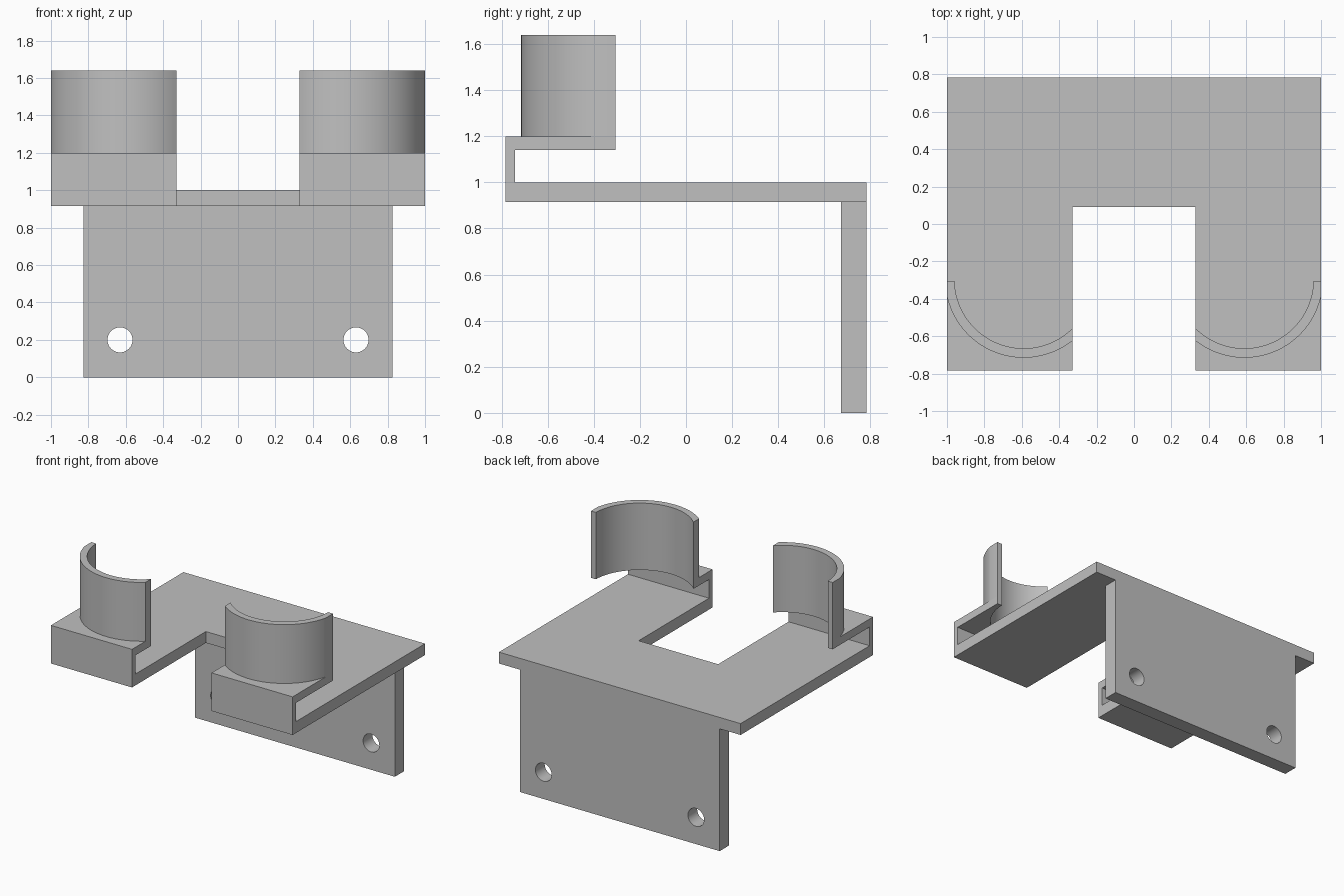
import bpy, bmesh
from math import acos, asin, cos, sin, radians
from mathutils import Matrix

cube = bpy.data.objects.get("Cube")
if cube:
    bpy.data.objects.remove(cube, do_unlink=True)

grey = bpy.data.materials.new("plain grey")
grey.use_nodes = True
colour = (0.53, 0.53, 0.53, 1)
grey.diffuse_color = colour
grey.node_tree.nodes["Principled BSDF"].inputs["Base Color"].default_value = colour


def finish(bm, name):
    bmesh.ops.recalc_face_normals(bm, faces=bm.faces)
    mesh = bpy.data.meshes.new(name)
    bm.to_mesh(mesh)
    bm.free()
    mesh.materials.append(grey)
    obj = bpy.data.objects.new(name, mesh)
    bpy.context.collection.objects.link(obj)
    return obj


def prism(name, outline, z0, z1):
    """Extrude an xy outline from z0 up to z1."""
    bm = bmesh.new()
    face = bm.faces.new([bm.verts.new((x, y, z0)) for x, y in outline])
    top = bmesh.ops.extrude_face_region(bm, geom=[face])["geom"]
    verts = [v for v in top if isinstance(v, bmesh.types.BMVert)]
    bmesh.ops.translate(bm, verts=verts, vec=(0, 0, z1 - z0))
    return finish(bm, name)


def rect(x0, x1, y0, y1):
    return [(x0, y0), (x1, y0), (x1, y1), (x0, y1)]


def smooth(obj):
    bpy.ops.object.select_all(action="DESELECT")
    obj.select_set(True)
    bpy.context.view_layer.objects.active = obj
    bpy.ops.object.shade_smooth_by_angle(angle=radians(30))


FRONT, BACK = -0.783, 0.783
SLOT = 0.329
DECK_LOW, DECK_TOP = 0.915, 1.0
LIP_LOW, LIP_TOP, CUP_TOP = 1.14, 1.2, 1.64
CX, CY = 0.59, -0.295          # cup axis
R_IN, R_OUT = 0.37, 0.42
CUP_BACK = -0.305


def arc(r, a0, a1, n=40):
    steps = [a0 + (a1 - a0) * i / n for i in range(n + 1)]
    return [(CX + r * cos(a), CY + r * sin(a)) for a in steps]


# U-shaped deck
deck = rect(-1, 1, FRONT, BACK)
deck[1:1] = [(-SLOT, FRONT), (-SLOT, 0.09), (SLOT, 0.09), (SLOT, FRONT)]
prism("deck", deck, DECK_LOW, DECK_TOP)

# Hanging back plate with two bolt holes
plate = prism("back_plate", rect(-0.827, 0.827, 0.673, BACK), 0, DECK_LOW)
bm = bmesh.new()
for x in (-0.631, 0.631):
    place = Matrix.Translation((x, 0.73, 0.2)) @ Matrix.Rotation(radians(90), 4, "X")
    bmesh.ops.create_cone(bm, cap_ends=True, segments=48, radius1=0.067,
                          radius2=0.067, depth=0.4, matrix=place)
cutter = finish(bm, "hole_cutter")
cutter.hide_render = True
cut = plate.modifiers.new("bolt holes", "BOOLEAN")
cut.operation, cut.solver, cut.object = "DIFFERENCE", "EXACT", cutter
bpy.context.view_layer.objects.active = plate
bpy.ops.object.modifier_apply(modifier=cut.name)
bpy.data.objects.remove(cutter, do_unlink=True)
smooth(plate)

# Arcs trimmed by the slot side, the outer side and the cup's back edge
inner = arc(R_IN, -acos((SLOT - CX) / R_IN), asin((CUP_BACK - CY) / R_IN))
outer = arc(R_OUT, -acos((SLOT - CX) / R_OUT), -acos((1 - CX) / R_OUT))
cup_outline = outer + [(1, CUP_BACK)] + inner[::-1]
lip_outline = [(SLOT, FRONT), (1, FRONT), (1, CUP_BACK)] + inner[::-1]

# Front riser, curved lip and half-round cup on each arm
for side, s in (("left", 1), ("right", -1)):
    def mirrored(outline):
        return [(s * x, y) for x, y in outline]

    prism(side + "_riser", mirrored(rect(SLOT, 1, FRONT, -0.742)), DECK_TOP, LIP_LOW)
    smooth(prism(side + "_lip", mirrored(lip_outline), LIP_LOW, LIP_TOP))
    smooth(prism(side + "_cup", mirrored(cup_outline), LIP_TOP, CUP_TOP))
